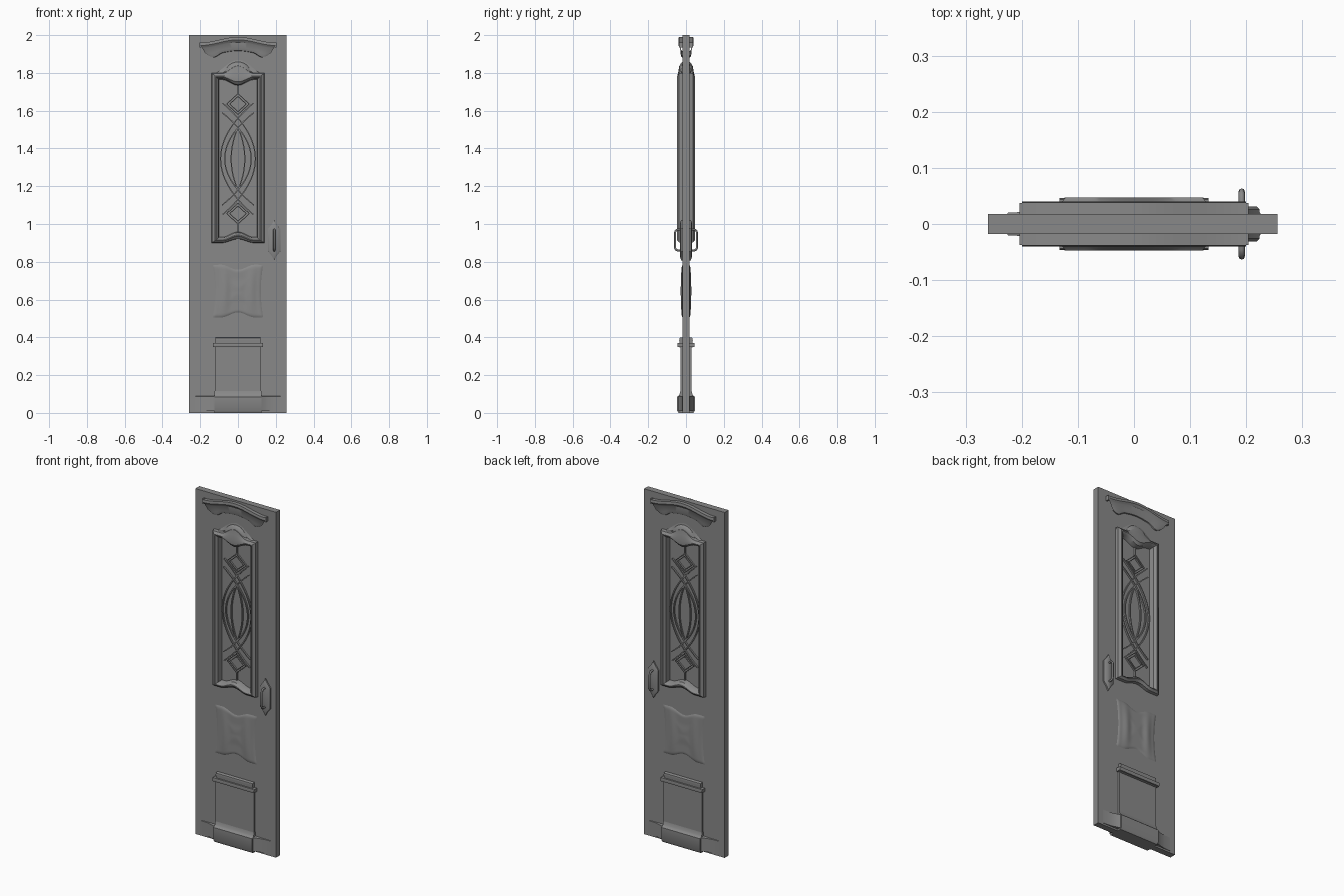
import bpy, bmesh, math

cube = bpy.data.objects.get("Cube")
if cube:
    bpy.data.objects.remove(cube)

GREY = (0.25, 0.25, 0.25, 1)
mat = bpy.data.materials.new("door grey")
mat.use_nodes = True
mat.diffuse_color = GREY
mat.node_tree.nodes["Principled BSDF"].inputs["Base Color"].default_value = GREY


def finish(name, bm, both=True, smooth=True):
    """Turn a bmesh into an object, mirrored to the rear face of the door."""
    bmesh.ops.recalc_face_normals(bm, faces=bm.faces)
    me = bpy.data.meshes.new(name)
    bm.to_mesh(me)
    bm.free()
    ob = bpy.data.objects.new(name, me)
    bpy.context.collection.objects.link(ob)
    me.materials.append(mat)
    bpy.ops.object.select_all(action="DESELECT")
    ob.select_set(True)
    bpy.context.view_layer.objects.active = ob
    if smooth:
        bpy.ops.object.shade_smooth_by_angle(angle=math.radians(35))
    if both:
        mod = ob.modifiers.new("rear side", "MIRROR")
        mod.use_axis = (False, True, False)
        mod.use_mirror_merge = False
    return ob


def box(name, x0, x1, y0, y1, z0, z1, both=False):
    bm = bmesh.new()
    bmesh.ops.create_cube(bm, size=1)
    for v in bm.verts:
        v.co = ((x0 + x1) / 2 + v.co.x * (x1 - x0),
                (y0 + y1) / 2 + v.co.y * (y1 - y0),
                (z0 + z1) / 2 + v.co.z * (z1 - z0))
    return finish(name, bm, both, False)


def loft(name, rows, closed=False, caps=False):
    """Skin a list of equal-length point rows."""
    bm = bmesh.new()
    vs = [[bm.verts.new(p) for p in r] for r in rows]
    n = len(rows[0])
    for a, b in zip(vs, vs[1:]):
        for i in range(n if closed else n - 1):
            j = (i + 1) % n
            bm.faces.new((a[i], a[j], b[j], b[i]))
    if caps:
        bm.faces.new(vs[0])
        bm.faces.new(vs[-1])
    return finish(name, bm)


def extrude_x(name, half, profile):
    """Run a (depth, z) profile across the door width."""
    return loft(name, [[(x, -d, z) for d, z in profile] for x in (-half, half)], True, True)


def strip(name, path, w=0.006, depth=0.014):
    """Flat bar of constant width following an (x, z) path."""
    rows = []
    for i, (x, z) in enumerate(path):
        a, b = path[max(i - 1, 0)], path[min(i + 1, len(path) - 1)]
        tx, tz = b[0] - a[0], b[1] - a[1]
        l = math.hypot(tx, tz) or 1
        nx, nz = -tz / l * w / 2, tx / l * w / 2
        rows.append([(x + nx, 0, z + nz), (x + nx, -depth, z + nz),
                     (x - nx, -depth, z - nz), (x - nx, 0, z - nz)])
    return loft(name, rows)


def bump(x, width):
    """Smooth hump around the centre line."""
    t = min(abs(x) / width, 1)
    return (1 + math.cos(math.pi * t)) / 2


# Door slab, built around the window opening
T = 0.018
L, R, WX, WB, WT = -0.26, 0.256, 0.104, 0.92, 1.775
bm = bmesh.new()
grid = [[bm.verts.new((x, -T, z)) for x in (L, -WX, WX, R)] for z in (0, WB, WT, 2)]
for j in range(3):
    for i in range(3):
        if (i, j) != (1, 1):
            bm.faces.new((grid[j][i], grid[j][i + 1], grid[j + 1][i + 1], grid[j + 1][i]))
ext = bmesh.ops.extrude_face_region(bm, geom=bm.faces[:])
for v in ext["geom"]:
    if isinstance(v, bmesh.types.BMVert):
        v.co.y = T
finish("door_slab", bm, False, False)
box("window_pane", -WX, WX, -0.005, 0.005, WB, WT)


# Window moulding with scalloped top and bottom
def window_loop(hw, z0, z1, depth, low, high, bulge=0):
    n = 24
    xs = [hw * (2 * i / n - 1) for i in range(n + 1)]
    bottom = [(x, -depth - bulge * bump(x, 0.08), z0 + low * bump(x, 0.085)) for x in xs]
    top = [(x, -depth - bulge * bump(x, 0.08), z1 + high * bump(x, 0.085)) for x in reversed(xs)]
    return bottom + top


loft("window_moulding", [
    window_loop(0.140, 0.900, 1.800, 0.016, 0.020, 0.045),
    window_loop(0.137, 0.902, 1.797, 0.036, 0.020, 0.040),
    window_loop(0.128, 0.908, 1.790, 0.040, 0.022, 0.020),
    window_loop(0.122, 0.912, 1.784, 0.047, 0.024, -0.005),
    window_loop(0.116, 0.916, 1.778, 0.046, 0.026, -0.025),
    window_loop(0.104, 0.926, 1.768, 0.034, 0.028, -0.030),
    window_loop(0.100, 0.930, 1.764, 0.004, 0.028, -0.030)], True)

# Shell-like dome above the window
rows = []
for j in range(9):
    a = j / 8 * math.pi / 2
    rows.append([(0.075 * math.cos(a) * math.cos(t), -0.014 - 0.027 * math.sin(a),
                  1.785 + 0.075 * math.cos(a) * math.sin(t))
                 for t in [math.pi * i / 20 for i in range(21)]])
loft("window_crest", rows)
# Soft swell of the door face flanking the crest
loft("crest_swell", [[(x, -0.017 - 0.008 * k, 1.79 + (0.085 - 0.05 * k) * bump(x, 0.15))
                      for x in [0.14 * (i / 12 - 1) for i in range(25)]] for k in (0, 0.6, 1)])

# Window lattice: crossing arcs, diamonds and end bars
MID = 1.345
for s in (-1, 1):
    for name, a, h, end in (("inner_lens", 0.036, 0.165, 0.165),
                            ("middle_arc", 0.070, 0.165, 0.245),
                            ("outer_arc", 0.092, 0.215, 0.295)):
        path = []
        for i in range(33):
            z = end * (i / 16 - 1)
            path.append((s * a * (1 - (z / h) ** 2), MID + z))
        strip(name, [p for p in path if abs(p[0]) < 0.103])
    zc = MID + s * 0.29
    for hw, hh in ((0.060, 0.055), (0.044, 0.040)):
        for sx in (-1, 1):
            strip("lattice_diamond", [(0, zc - hh), (sx * hw, zc), (0, zc + hh)], 0.005)
    strip("lattice_bar", [(0, zc + s * 0.055), (0, zc + s * 0.13)])

# Arched cornice near the top
xs = [0.2 * (i / 16 - 1) for i in range(33)]


def cornice_row(half, z_end, rise, depth, dip=0):
    out = []
    for x in xs:
        u = x / 0.2
        z = z_end + rise * (1 + math.cos(math.pi * u)) / 2 - dip * bump(abs(u) - 0.8, 0.3)
        out.append((u * half, -depth, z))
    return out


loft("cornice", [cornice_row(0.200, 1.960, 0.030, 0.016),
                 cornice_row(0.200, 1.960, 0.030, 0.038),
                 cornice_row(0.200, 1.945, 0.030, 0.040),
                 cornice_row(0.196, 1.938, 0.030, 0.036),
                 cornice_row(0.190, 1.932, 0.030, 0.031),
                 cornice_row(0.175, 1.910, 0.022, 0.029, 0.010),
                 cornice_row(0.160, 1.898, 0.020, 0.024, 0.016),
                 cornice_row(0.155, 1.896, 0.020, 0.016, 0.016)])
for s in (-1, 1):
    box("cornice_end", s * 0.2 - 0.004, s * 0.2 + 0.004, -0.037, -0.01, 1.935, 1.962, True)

# Pillowed middle panel with scalloped edges and a pinched centre
N = 32
rows = []
for j in range(N + 1):
    v = 2 * j / N - 1
    row = []
    for i in range(N + 1):
        u = 2 * i / N - 1
        x = 0.138 * u * (1 - 0.10 * (1 - v * v))
        z = 0.645 + v * (0.143 - 0.027 * bump(u, 0.65))
        r = max(abs(u), abs(v))
        edge = min(1, (1 - r) / 0.08)
        pinch = 0.006 * bump(abs(u) - 0.55, 0.3) * (1 - v * v)
        core = 0.005 * bump(max(abs(u), abs(v) * 0.8), 0.45) * (0.4 + abs(v))
        row.append((x, -0.016 - edge * (0.006 + pinch + core), z))
    rows.append(row)
loft("middle_panel", rows)

# Lower pilaster with cap and foot, and the side plinths
extrude_x("lower_panel", 0.122, [(0.01, 0.05), (0.030, 0.05), (0.030, 0.36), (0.01, 0.36)])
extrude_x("panel_cap", 0.118, [(0.01, 0.345), (0.034, 0.345), (0.036, 0.36), (0.033, 0.375),
                               (0.036, 0.385), (0.034, 0.397), (0.028, 0.4), (0.01, 0.4)])
extrude_x("cap_fillet", 0.133, [(0.01, 0.35), (0.044, 0.35), (0.046, 0.36),
                                (0.044, 0.37), (0.01, 0.37)])
extrude_x("panel_foot", 0.124, [(0.01, 0.0), (0.040, 0.0), (0.047, 0.012), (0.047, 0.085),
                                (0.040, 0.090), (0.034, 0.098), (0.030, 0.115), (0.01, 0.115)])
for s in (-1, 1):
    section = [(0.225, 0.02), (0.19, 0.022), (0.16, 0.027), (0.135, 0.035), (0.12, 0.042)]
    loft("plinth", [[(s * x, -0.01, 0.01), (s * x, -d, 0.01), (s * x, -d, 0.088),
                     (s * x, -0.01, 0.092)] for x, d in section], True, True)

# Pull handle: pointed back plate and bent grip
HX, HZ = 0.192, 0.915


def plate_loop(k, depth):
    pts = [(0, 0.107), (0.012, 0.085), (0.032, 0.06), (0.032, -0.06), (0.012, -0.085), (0, -0.107),
           (-0.012, -0.085), (-0.032, -0.06), (-0.032, 0.06), (-0.012, 0.085)]
    return [(HX + x * k, -depth, HZ + z * k) for x, z in pts]


loft("handle_plate", [plate_loop(1, 0.015), plate_loop(1, 0.026), plate_loop(0.85, 0.031)], True, True)
curve = bpy.data.curves.new("handle_grip", "CURVE")
curve.dimensions = "3D"
curve.bevel_depth = 0.0055
curve.bevel_resolution = 2
curve.use_fill_caps = True
for s in (-1, 1):
    sp = curve.splines.new("POLY")
    path = [(0.022, -0.055), (0.045, -0.055), (0.054, -0.050), (0.058, -0.04),
            (0.058, 0.04), (0.054, 0.050), (0.045, 0.055), (0.022, 0.055)]
    sp.points.add(len(path) - 1)
    for p, (d, z) in zip(sp.points, path):
        p.co = (HX, s * d, HZ + z, 1)
curve.materials.append(mat)
grip = bpy.data.objects.new("handle_grip", curve)
bpy.context.collection.objects.link(grip)
